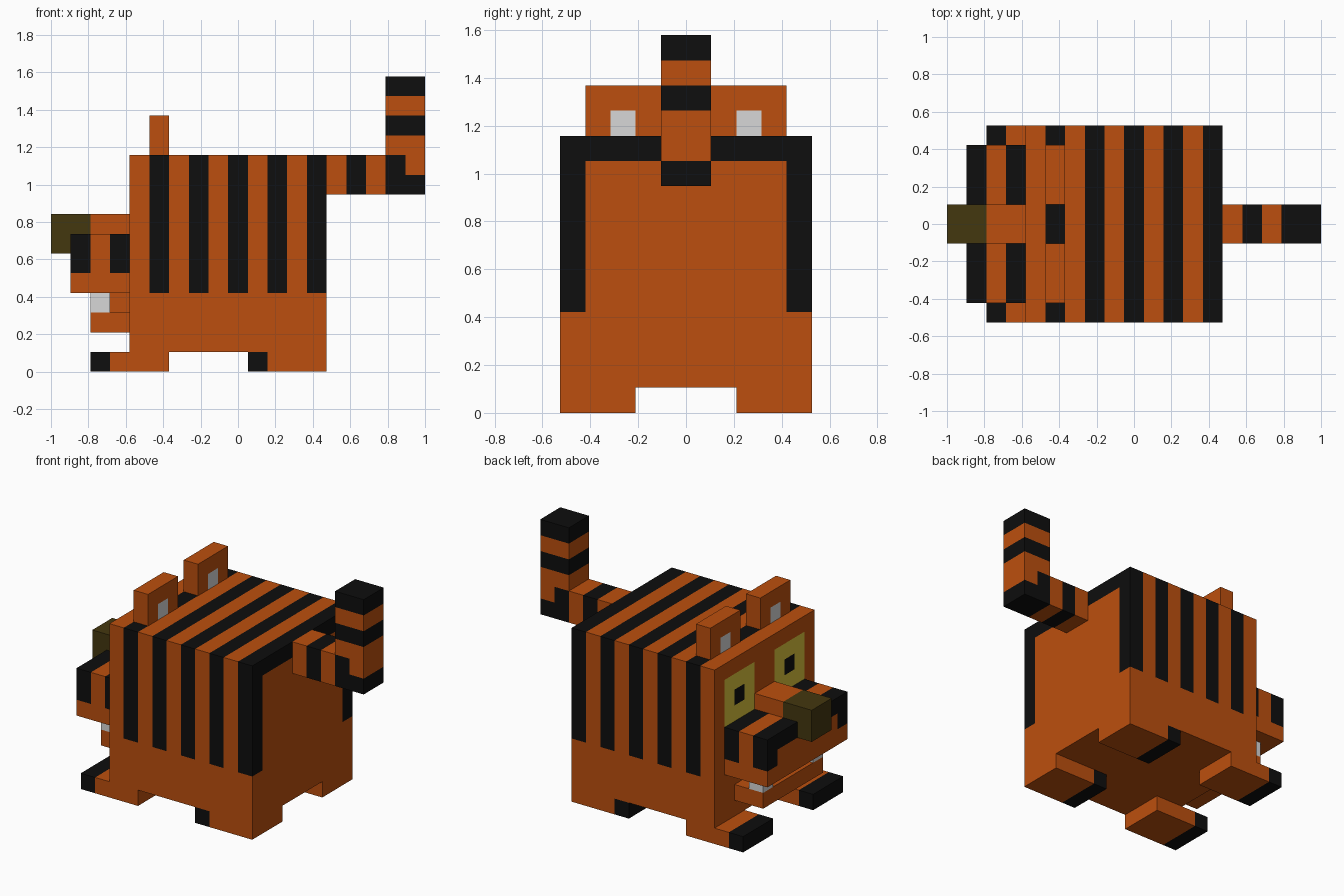
import bpy, bmesh, math
from mathutils import Vector

if "Cube" in bpy.data.objects:
    bpy.data.objects.remove(bpy.data.objects["Cube"])

U = 2 / 19  # one block of the model's grid; the model is 19 blocks long


def srgb(r, g, b):
    return tuple((c / 255 / 12.92) if c < 11 else ((c / 255 + 0.055) / 1.055) ** 2.4
                 for c in (r, g, b)) + (1.0,)


COLOURS = {
    "orange fur": srgb(188, 79, 14),
    "black fur": srgb(14, 14, 14),
    "white": srgb(215, 215, 215),
    "yellow eye": srgb(218, 195, 60),
    "olive nose": srgb(68, 55, 15),
}
MATS = []
for label, col in COLOURS.items():
    m = bpy.data.materials.new(label)
    m.diffuse_color = col
    m.use_nodes = True
    m.node_tree.nodes["Principled BSDF"].inputs["Base Color"].default_value = m.diffuse_color
    MATS.append(m)
ORANGE, BLACK, WHITE, YELLOW, OLIVE = range(5)


def block(name, lo, hi, rule, cuts=((), (), ())):
    """Box in grid blocks, cut along grid planes and coloured by a rule.
    The rule gets the block just inside each face, and the face normal."""
    bm = bmesh.new()
    bmesh.ops.create_cube(bm, size=1)
    for v in bm.verts:
        v.co = Vector([l + (c + 0.5) * (h - l) for c, l, h in zip(v.co, lo, hi)])
    for axis in range(3):
        no = Vector([float(a == axis) for a in range(3)])
        for c in cuts[axis]:
            bmesh.ops.bisect_plane(bm, geom=bm.verts[:] + bm.edges[:] + bm.faces[:],
                                   plane_co=no * c, plane_no=no)
    bmesh.ops.recalc_face_normals(bm, faces=bm.faces)
    for f in bm.faces:
        f.normal_update()
        p = f.calc_center_median() - f.normal * 0.5
        f.material_index = rule(p.x, abs(p.y), p.z, f.normal) if callable(rule) else rule
    for v in bm.verts:
        v.co = Vector((v.co.x * U - 1, v.co.y * U, v.co.z * U))
    me = bpy.data.meshes.new(name)
    bm.to_mesh(me)
    bm.free()
    for m in MATS:
        me.materials.append(m)
    ob = bpy.data.objects.new(name, me)
    bpy.context.collection.objects.link(ob)
    return ob


def pair(name, lo, hi, rule, cuts=((), (), ())):
    """The same block on both sides of the body."""
    block(name + "_left", lo, hi, rule, cuts)
    block(name + "_right", (lo[0], -hi[1], lo[2]), (hi[0], -lo[1], hi[2]), rule,
          (cuts[0], [-c for c in cuts[1]], cuts[2]))


# Body with wrapped stripes, and eyes on the face end
def body_rule(x, y, z, n):
    if n.x < -0.5 and 1 < y < 4 and 7 < z < 10:
        return BLACK if 2 < y < 3 and 8 < z < 9 else YELLOW
    stripe = math.floor(x) % 2 == 1 and z > 4 and (y > 4 or z > 10)
    return BLACK if stripe else ORANGE


block("body", (4, -5, 1), (14, 5, 11), body_rule,
      (range(5, 14), (-4, -3, -2, -1, 1, 2, 3, 4), (4, 7, 8, 9, 10)))


# Muzzle with two stripes on each cheek
def muzzle_rule(x, y, z, n):
    stripe = math.floor(x) % 2 == 1 and y > 1 and z > 5 and (y > 3 or z > 6)
    return BLACK if stripe else ORANGE


block("muzzle", (1, -4, 4), (4, 4, 7), muzzle_rule,
      ((2, 3), (-3, -1, 1, 3), (5, 6)))
block("nose_bridge", (2, -1, 7), (4, 1, 8), ORANGE)
block("nose", (0, -1, 6), (2, 1, 8), OLIVE)

# Lower jaw, mouth and fangs
block("lower_jaw", (2, -3, 2), (4, 3, 3), ORANGE)
block("mouth", (3, -2, 3), (4, 2, 4), ORANGE)
pair("fang", (2, 2, 3), (3, 3, 4), WHITE)


# Ears with a pale centre on the front and back
def ear_rule(x, y, z, n):
    return WHITE if abs(n.x) > 0.5 and 2 < y < 3 and z < 12 else ORANGE


pair("ear", (5, 1, 11), (6, 4, 13), ear_rule, ((), (2, 3), (12,)))

# Feet with black toes
for name, x0 in (("front_foot", 2), ("back_foot", 10)):
    pair(name, (x0, 2, 0), (x0 + 4, 5, 1),
         lambda x, y, z, n, x0=x0: BLACK if x < x0 + 1 else ORANGE, ((x0 + 1,), (), ()))

# Ringed tail: level base and upright end
block("tail_base", (14, -1, 9), (17, 1, 11),
      lambda x, y, z, n: BLACK if 15 < x < 16 else ORANGE, ((15, 16), (), ()))


def tail_end_rule(x, y, z, n):
    if 10 < z < 11:
        return BLACK if x < 18 else ORANGE
    return BLACK if math.floor(z) in (9, 12, 14) else ORANGE


block("tail_end", (17, -1, 9), (19, 1, 15), tail_end_rule, ((18,), (), range(10, 15)))
